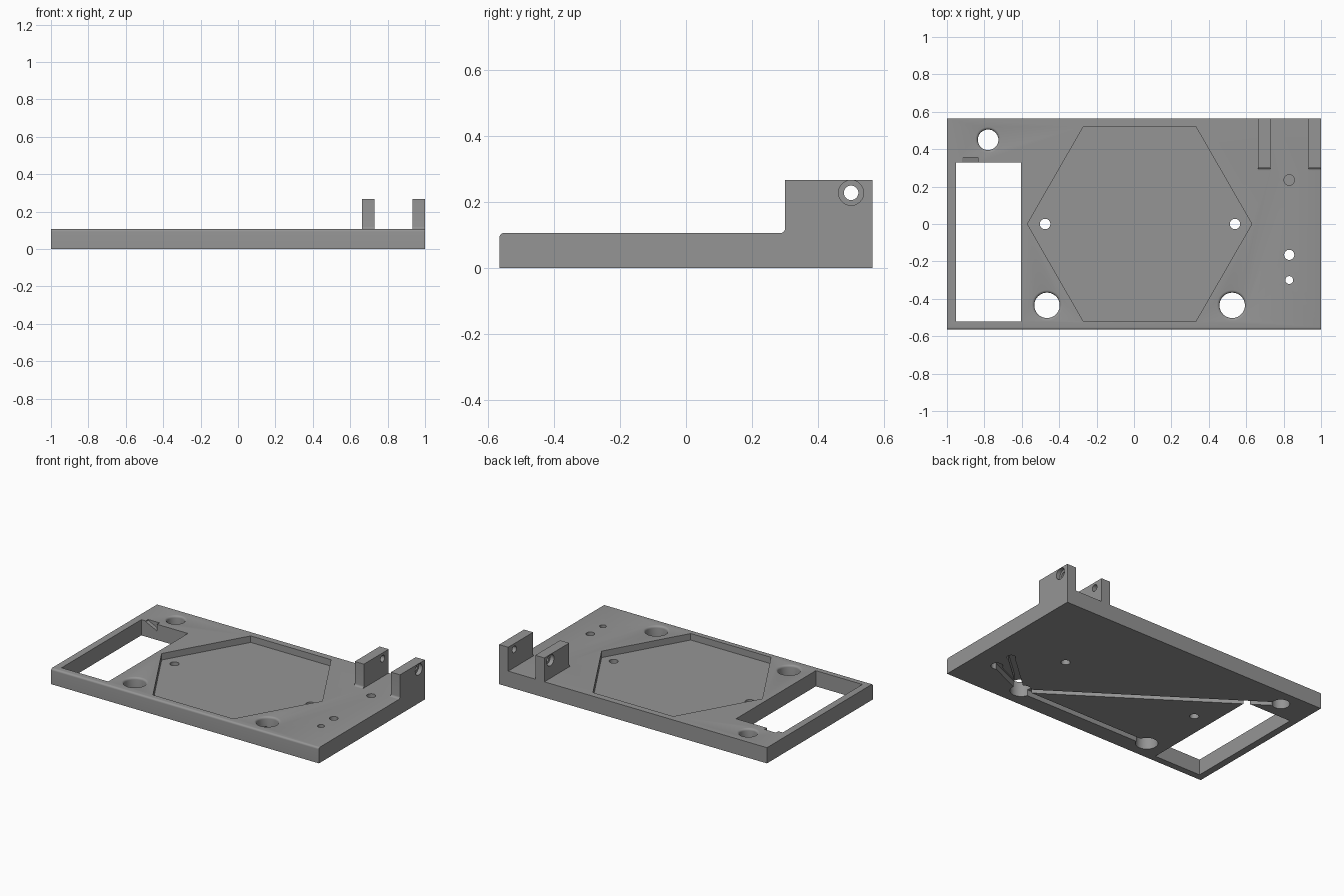
import bpy, bmesh, math
from mathutils import Vector, Matrix

if "Cube" in bpy.data.objects:
    bpy.data.objects.remove(bpy.data.objects["Cube"])

T = 0.106            # plate thickness
HALF_Y = 0.565
grey = bpy.data.materials.new("mid_grey")
grey.diffuse_color = (0.30, 0.30, 0.30, 1)
grey.use_nodes = True
grey.node_tree.nodes["Principled BSDF"].inputs["Base Color"].default_value = grey.diffuse_color


def finish(name, bm):
    bmesh.ops.recalc_face_normals(bm, faces=bm.faces)
    me = bpy.data.meshes.new(name)
    bm.to_mesh(me)
    bm.free()
    me.materials.append(grey)
    ob = bpy.data.objects.new(name, me)
    bpy.context.collection.objects.link(ob)
    return ob


def prism(name, start, step):
    """Extrude a closed outline of 3D points along a vector."""
    bm = bmesh.new()
    face = bm.faces.new([bm.verts.new(p) for p in start])
    ext = bmesh.ops.extrude_face_region(bm, geom=[face])
    verts = [g for g in ext["geom"] if isinstance(g, bmesh.types.BMVert)]
    bmesh.ops.translate(bm, verts=verts, vec=step)
    return finish(name, bm)


def side_profile(name, yz, x0, x1):
    return prism(name, [(x0, y, z) for y, z in yz], (x1 - x0, 0, 0))


def plan_profile(name, xy, z0, z1):
    return prism(name, [(x, y, z0) for x, y in xy], (0, 0, z1 - z0))


def rect(x0, x1, y0, y1):
    return [(x0, y0), (x1, y0), (x1, y1), (x0, y1)]


def arc(cx, cy, r, a0, a1, n=6):
    return [(cx + r * math.cos(math.radians(a0 + (a1 - a0) * i / n)),
             cy + r * math.sin(math.radians(a0 + (a1 - a0) * i / n))) for i in range(n + 1)]


def turned(name, rings, matrix, n=40):
    """Revolve (radius, height) pairs around local z."""
    bm = bmesh.new()
    loops = [[bm.verts.new((r * math.cos(2 * math.pi * i / n), r * math.sin(2 * math.pi * i / n), h))
              for i in range(n)] for r, h in rings]
    for a, b in zip(loops, loops[1:]):
        for i in range(n):
            bm.faces.new((a[i], a[(i + 1) % n], b[(i + 1) % n], b[i]))
    bm.faces.new(loops[0])
    bm.faces.new(loops[-1])
    bm.transform(matrix)
    return finish(name, bm)


def boolean(base, tool, mode):
    mod = base.modifiers.new(mode.lower(), "BOOLEAN")
    mod.operation, mod.solver, mod.object = mode, "EXACT", tool
    bpy.context.view_layer.objects.active = base
    bpy.ops.object.modifier_apply(modifier=mod.name)
    bpy.data.objects.remove(tool, do_unlink=True)


# base plate with a rounded front top edge
r = 0.013
plate = side_profile("base_plate", [(HALF_Y, 0), (HALF_Y, T)]
                     + arc(-HALF_Y + r, T - r, r, 90, 180) + [(-HALF_Y, 0)], -1, 1)

# two hinge lugs with a small fillet at the foot
f = 0.014
lug = ([(HALF_Y, 0.05), (HALF_Y, 0.267), (0.30, 0.267)]
       + arc(0.30 - f, T + f, f, 0, -90) + [(0.30 - f, 0.05)])
for x0, x1 in ((0.662, 0.73), (0.932, 1.0)):
    boolean(plate, side_profile("hinge_lug", lug, x0, x1), "UNION")

# hinge pin bore, counterbored on the outer side of each lug
turn_x = Matrix.Rotation(math.radians(90), 4, "Y")
pin = Matrix.Translation((0, 0.50, 0.228)) @ turn_x
boolean(plate, turned("pin_bore", [(0.022, 0.6), (0.022, 1.1)], pin), "DIFFERENCE")
for h0, h1 in ((0.60, 0.69), (0.972, 1.1)):
    boolean(plate, turned("counterbore", [(0.038, h0), (0.038, h1)], pin), "DIFFERENCE")

# rectangular window with a small notch in its back wall
boolean(plate, plan_profile("window", rect(-0.953, -0.605, -0.52, 0.33), -0.1, 0.2), "DIFFERENCE")
notch = [(-0.92, T + 0.01), (-0.92, T - 0.005), (-0.835, 0.06), (-0.835, T + 0.01)]
boolean(plate, prism("notch", [(x, 0.32, z) for x, z in notch], (0, 0.036, 0)), "DIFFERENCE")

# shallow hexagonal pocket
hexagon = [(0.03 + 0.6 * math.cos(k * math.pi / 3), 0.602 * math.sin(k * math.pi / 3)) for k in range(6)]
boolean(plate, plan_profile("hex_pocket", hexagon, 0.062, 0.2), "DIFFERENCE")

# large holes with a rounded top rim
big = [(-0.78, 0.45, 0.055), (-0.465, -0.435, 0.068), (0.525, -0.435, 0.068)]
for x, y, rad in big:
    rim = [(rad + q - q * math.cos(t), T - q + q * math.sin(t))
           for q in (0.014,) for t in (0, 0.4, 0.8, 1.2, math.pi / 2)]
    rings = [(rad, -0.1)] + rim + [(rad + 0.014, T + 0.05)]
    boolean(plate, turned("big_hole", rings, Matrix.Translation((x, y, 0))), "DIFFERENCE")

# small holes: x, y, radius, bottom, top (one is blind, two are widened below)
for x, y, rad, z0, z1 in ((-0.475, 0, 0.028, -0.1, 0.2), (0.54, 0, 0.028, -0.1, 0.2),
                          (0.83, 0.235, 0.028, 0.05, 0.2), (0.83, -0.165, 0.027, -0.1, 0.2),
                          (0.83, -0.30, 0.021, -0.1, 0.2), (0.83, -0.30, 0.036, -0.1, 0.04)):
    boolean(plate, turned("small_hole", [(rad, z0), (rad, z1)], Matrix.Translation((x, y, 0))), "DIFFERENCE")

# wiring grooves on the underside, running out from the front right hole
hub = Vector((0.525, -0.435))
for end in ((-0.465, -0.435), (-0.78, 0.45), (0.83, -0.30), (0.83, -0.165)):
    e = Vector(end)
    d = (e - hub).normalized()
    s = Vector((-d.y, d.x)) * 0.02
    boolean(plate, plan_profile("groove", [hub + s, e + s, e - s, hub - s], -0.05, 0.04), "DIFFERENCE")

# smooth the curved walls, keep the edges crisp
bpy.ops.object.select_all(action="DESELECT")
plate.select_set(True)
bpy.context.view_layer.objects.active = plate
bpy.ops.object.shade_smooth_by_angle(angle=math.radians(30))
